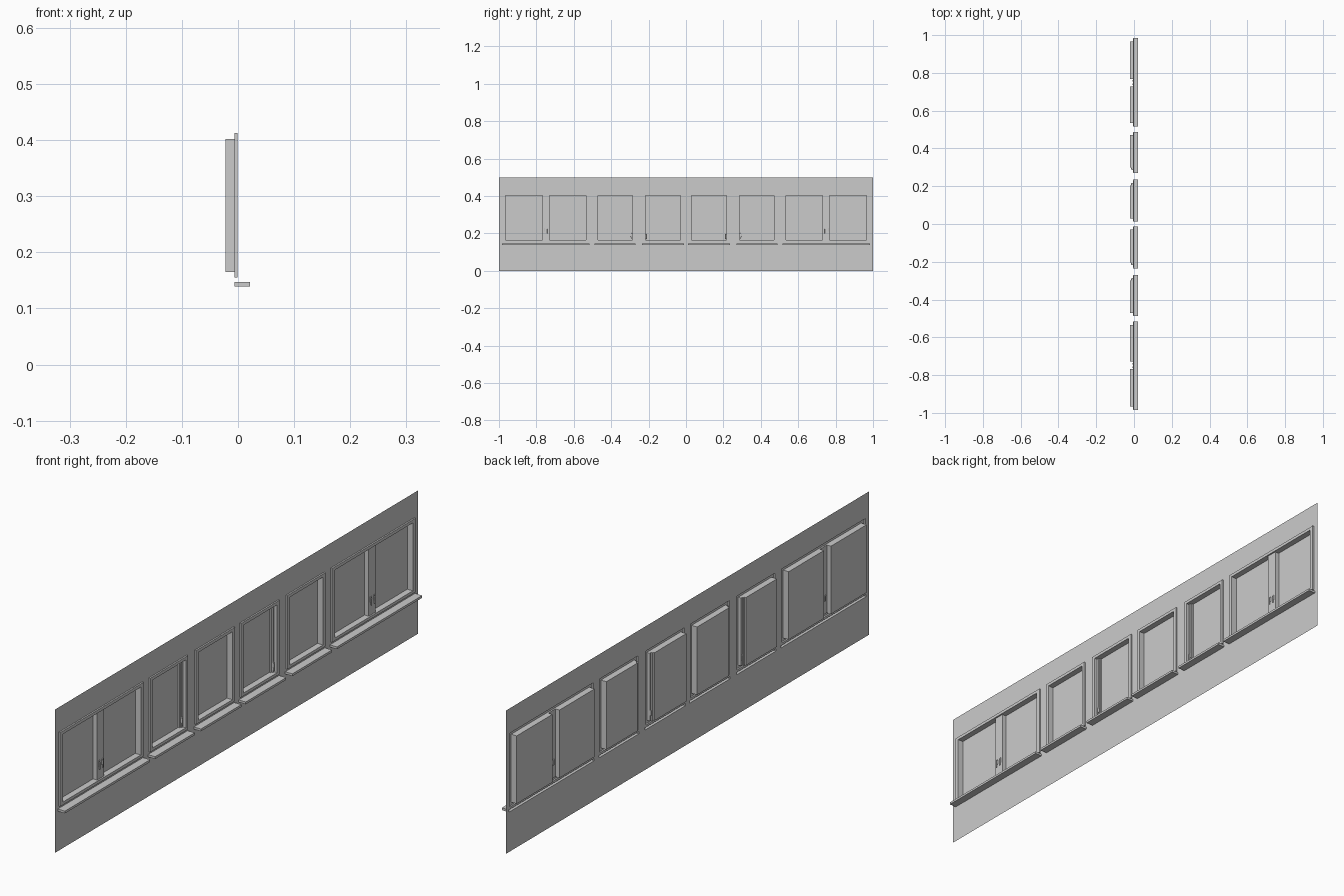
import bpy, bmesh

if "Cube" in bpy.data.objects:
    bpy.data.objects.remove(bpy.data.objects["Cube"])

WALL, FRAME, PANE, SILL = -0.006, -0.0005, -0.022, 0.0215
STEP = -0.012

# Relief rectangles (y0, y1, z0, z1, x); later ones override earlier ones
rects = []
handles = []


def mirrored(y0, y1, z0, z1, x):
    rects.append((y0, y1, z0, z1, x))
    rects.append((-y1, -y0, z0, z1, x))


def frame_and_sill(y0, y1, top):
    mirrored(y0 - 0.005, y1 + 0.005, 0.139, 0.147, SILL)
    mirrored(y0, y1, 0.155, top + 0.011, FRAME)


# Double windows with a central mullion
frame_and_sill(0.52, 0.98, 0.402)
mirrored(0.535, 0.965, 0.165, 0.402, WALL)
mirrored(0.535, 0.729, 0.165, 0.402, PANE)
mirrored(0.768, 0.965, 0.165, 0.402, PANE)
for y in (0.74, 0.758):
    handles += [(-0.006, s * y, 0.215) for s in (1, -1)]

# Single windows, each with a stepped jamb on one side
for y0, y1, jamb, inward in ((0.287, 0.47, 0.287, 1), (0.03, 0.217, 0.217, -1)):
    frame_and_sill(y0 - 0.013, y1 + 0.013, 0.402)
    mirrored(y0, y1, 0.165, 0.402, PANE)
    for width, x in ((0.012, -0.017), (0.007, STEP)):
        a, b = sorted((jamb, jamb + inward * width))
        mirrored(a, b, 0.165, 0.402, x)
    hy = jamb + inward * 0.006
    handles += [(STEP, s * hy, 0.187) for s in (1, -1)]

# Facade sheet: flat cells at each depth, joined by side faces
ys = sorted({round(v, 5) for r in rects for v in r[:2]} | {-1.0, 1.0})
zs = sorted({round(v, 5) for r in rects for v in r[2:4]} | {0.0, 0.5})


def depth(i, j):
    y, z = (ys[i] + ys[i + 1]) / 2, (zs[j] + zs[j + 1]) / 2
    d = WALL
    for y0, y1, z0, z1, x in rects:
        if y0 < y < y1 and z0 < z < z1:
            d = x
    return d


bm = bmesh.new()


def quad(*pts):
    bm.faces.new([bm.verts.new(p) for p in pts])


ni, nj = len(ys) - 1, len(zs) - 1
d = [[depth(i, j) for j in range(nj)] for i in range(ni)]
for i in range(ni):
    for j in range(nj):
        a, b, c, e, x = ys[i], ys[i + 1], zs[j], zs[j + 1], d[i][j]
        quad((x, a, c), (x, b, c), (x, b, e), (x, a, e))
        if i + 1 < ni and d[i + 1][j] != x:
            n = d[i + 1][j]
            quad((x, b, c), (n, b, c), (n, b, e), (x, b, e))
        if j + 1 < nj and d[i][j + 1] != x:
            n = d[i][j + 1]
            quad((x, a, e), (x, b, e), (n, b, e), (n, a, e))
bmesh.ops.remove_doubles(bm, verts=bm.verts, dist=1e-5)
bmesh.ops.recalc_face_normals(bm, faces=bm.faces)
bmesh.ops.dissolve_limit(bm, angle_limit=0.01, verts=bm.verts, edges=bm.edges)
mesh = bpy.data.meshes.new("window_wall")
bm.to_mesh(mesh)
bm.free()
bpy.context.collection.objects.link(bpy.data.objects.new("window_wall", mesh))


# Window handles: bevelled plate with a small lever
def box(name, loc, size):
    bpy.ops.mesh.primitive_cube_add(size=1, location=loc)
    ob = bpy.context.object
    ob.name = name
    ob.scale = size
    bpy.ops.object.transform_apply(location=False, rotation=False, scale=True)
    m = ob.modifiers.new("rounded", 'BEVEL')
    m.width, m.segments = 0.0015, 2


for x, y, z in handles:
    box("handle_plate", (x, y, z + 0.005), (0.006, 0.007, 0.02))
    box("handle_lever", (x + 0.003, y, z - 0.003), (0.004, 0.004, 0.026))
